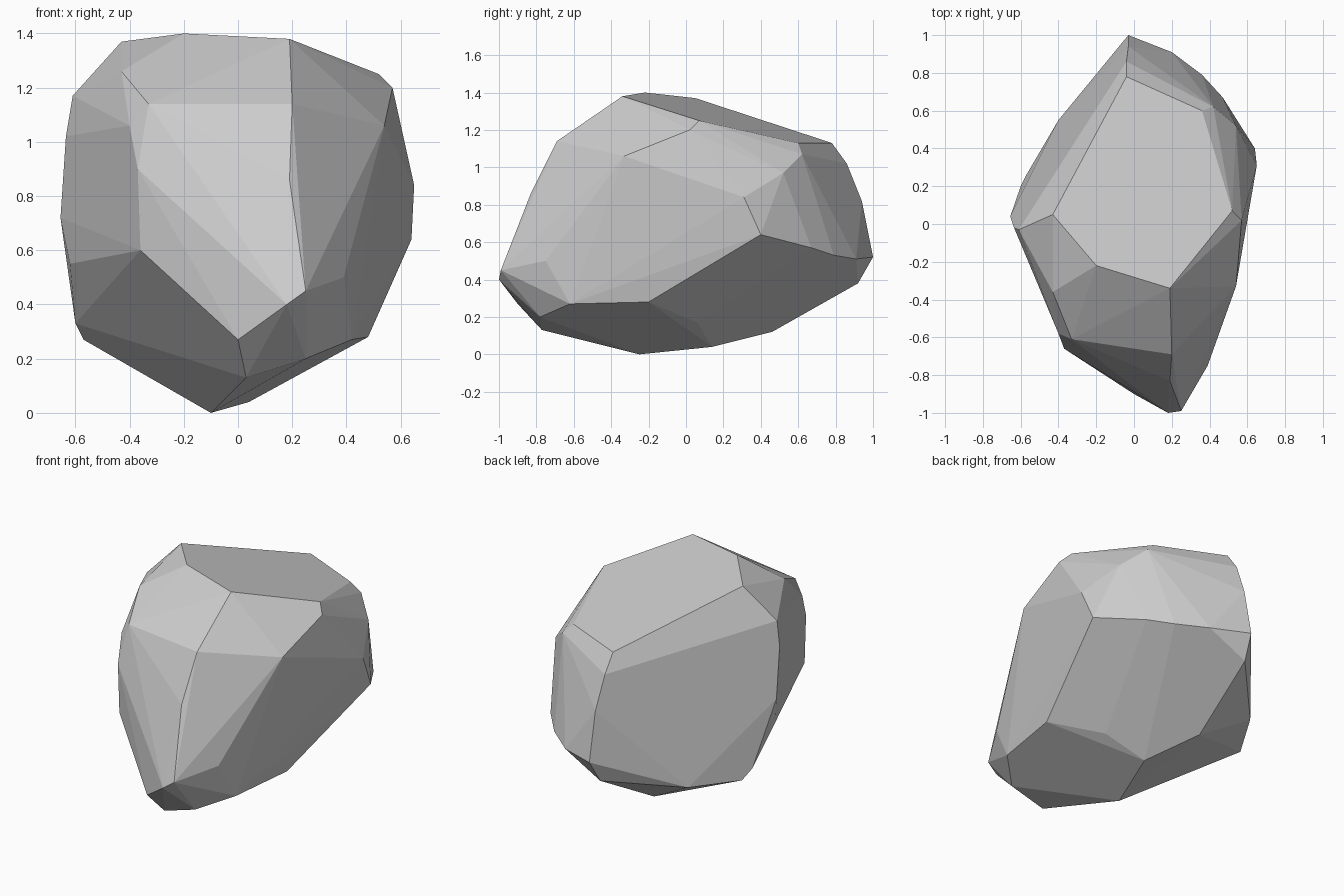
import bpy, bmesh, math

# Corner points of the boulder, grouped from the bottom up
base = [(-.10, -.25, 0), (.04, .14, .04), (.03, -.77, .13), (-.10, .46, .12),
        (.26, .06, .17), (-.38, .04, .19), (.25, -.78, .2),
        (.42, -.62, .27), (.48, -.2, .28), (-.57, .26, .27)]
low = [(0, -.90, .27), (.18, -1, .40), (.25, -.99, .45), (-.60, .2, .33),
       (-.05, .92, .38), (-.40, .55, .29), (-.03, 1, .52), (.39, -.75, .5)]
middle = [(-.36, -.66, .60), (-.47, -.36, .56), (.48, -.49, .68), (.64, .40, .64),
          (.47, .67, .57), (.36, .79, .53), (.20, .91, .51), (-.655, .04, .72),
          (-.62, .0, .55), (.65, .31, .84), (.19, -.83, .86), (-.37, -.66, .90),
          (.54, -.33, 1.06), (.54, .52, .97), (-.03, .94, .82), (.61, .17, 1.0)]
top = [(-.40, -.58, 1.06), (.20, -.69, 1.14), (-.33, -.61, 1.14), (.57, .02, 1.20),
       (-.635, -.02, 1.02), (-.61, -.03, 1.17), (-.04, .86, 1.02), (.42, .62, 1.07),
       (-.04, .78, 1.13), (.36, .60, 1.13), (.52, .07, 1.25), (.19, -.34, 1.38),
       (-.43, -.36, 1.26), (-.20, -.22, 1.40), (-.43, .05, 1.37)]

# Wrap the corners in a faceted shell and merge nearly coplanar triangles
bm = bmesh.new()
for p in base + low + middle + top:
    bm.verts.new(p)
bmesh.ops.convex_hull(bm, input=bm.verts[:])
loose = [v for v in bm.verts if not v.link_faces]
bmesh.ops.delete(bm, geom=loose, context='VERTS')
bmesh.ops.dissolve_limit(bm, angle_limit=math.radians(3),
                         verts=bm.verts[:], edges=bm.edges[:])
bmesh.ops.recalc_face_normals(bm, faces=bm.faces[:])

mesh = bpy.data.meshes.new("boulder")
bm.to_mesh(mesh)
bm.free()
bpy.context.collection.objects.link(bpy.data.objects.new("boulder", mesh))
